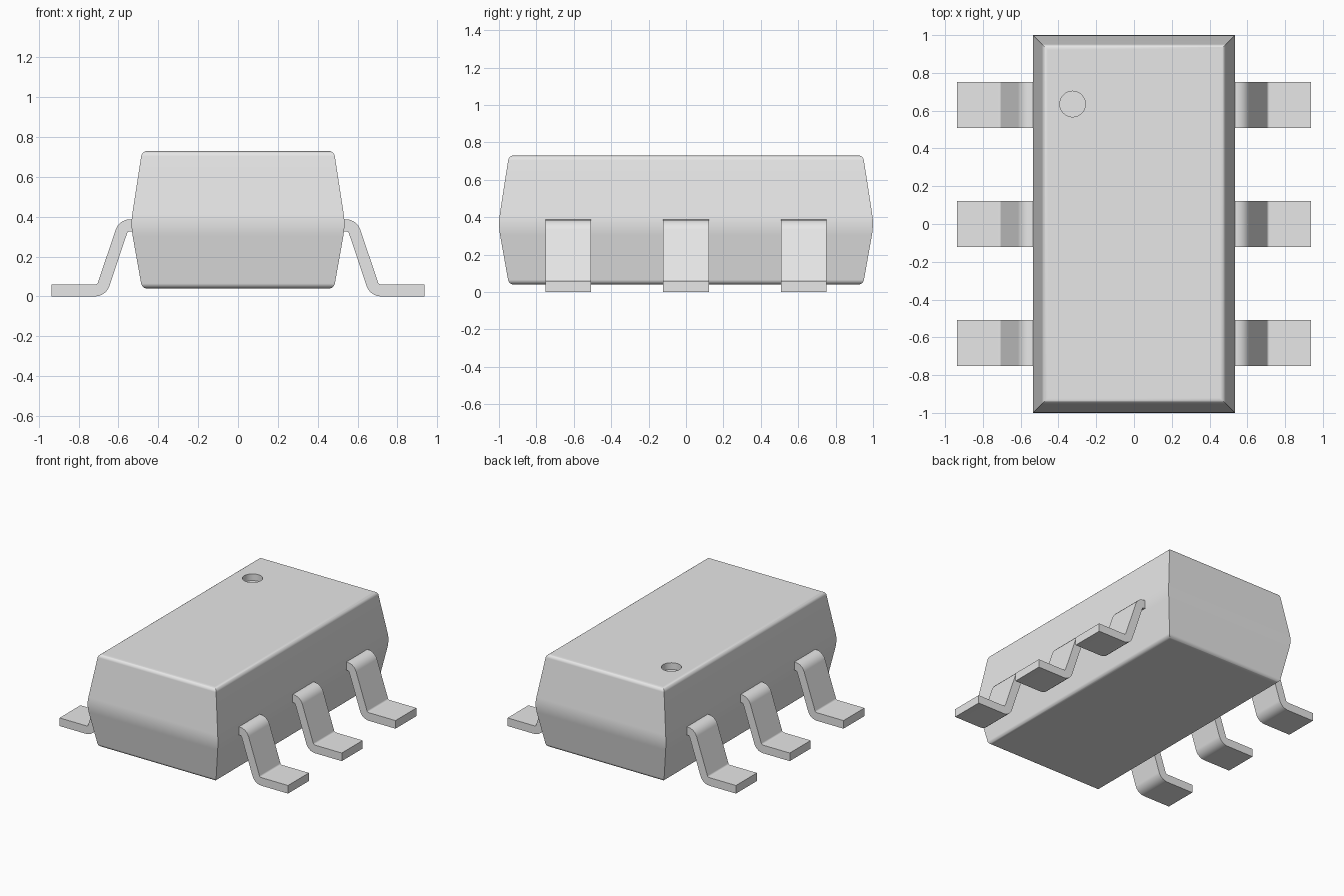
import bpy
import bmesh
import math
from mathutils import Vector

old = bpy.data.objects.get("Cube")
if old:
    bpy.data.objects.remove(old, do_unlink=True)

GREY = 0.8
grey = bpy.data.materials.new("plain grey")
grey.use_nodes = True
grey.diffuse_color = (GREY, GREY, GREY, 1)
grey.node_tree.nodes["Principled BSDF"].inputs["Base Color"].default_value = (GREY, GREY, GREY, 1)


def fillet(a, corner, b, radius, steps):
    """Arc points rounding a corner, each with the direction of travel."""
    a, corner, b = Vector(a), Vector(corner), Vector(b)
    d1, d2 = (corner - a).normalized(), (b - corner).normalized()
    turn = d1.angle_signed(d2)          # clockwise positive
    reach = radius * math.tan(abs(turn) / 2)
    start = corner - d1 * reach
    side = math.copysign(1, turn)
    centre = start + Vector((d1.y, -d1.x)) * radius * side
    result = []
    for i in range(steps + 1):
        ang = math.atan2(d1.y, d1.x) - turn * i / steps
        d = Vector((math.cos(ang), math.sin(ang)))
        result.append((centre - Vector((d.y, -d.x)) * radius * side, d))
    return result


def make_object(name, bm):
    bmesh.ops.recalc_face_normals(bm, faces=bm.faces)
    mesh = bpy.data.meshes.new(name)
    bm.to_mesh(mesh)
    bm.free()
    mesh.materials.append(grey)
    obj = bpy.data.objects.new(name, mesh)
    bpy.context.collection.objects.link(obj)
    return obj


def smooth(obj):
    bpy.ops.object.select_all(action="DESELECT")
    obj.select_set(True)
    bpy.context.view_layer.objects.active = obj
    bpy.ops.object.shade_smooth_by_angle(angle=math.radians(30))
    mod = obj.modifiers.new("flat_faces", "WEIGHTED_NORMAL")
    mod.keep_sharp = True


def bridge(bm, rings):
    """Skin a stack of four-sided rings and close both ends."""
    for r, s in zip(rings, rings[1:]):
        for i in range(4):
            j = (i + 1) % 4
            bm.faces.new((r[i], r[j], s[j], s[i]))
    bm.faces.new(rings[0])
    bm.faces.new(rings[-1])


# Body: rectangular rings following a rounded profile of (inset, height)
HALF_X, HALF_Y = 0.535, 1.0
profile = [(0.3, 0.04), (0.053, 0.04), (-0.004, 0.36), (0.053, 0.73), (0.3, 0.73)]
bm = bmesh.new()
rings = []
for k, (radius, steps) in enumerate([(0.03, 6), (0.33, 4), (0.03, 6)]):
    for p, _ in fillet(*profile[k:k + 3], radius, steps):
        x, y = HALF_X - p.x, HALF_Y - p.x
        rings.append([bm.verts.new((sx * x, sy * y, p.y))
                      for sx, sy in ((-1, -1), (1, -1), (1, 1), (-1, 1))])
bridge(bm, rings)
body = make_object("body", bm)

# Round marker dimple cut into the top
bpy.ops.mesh.primitive_cylinder_add(vertices=32, radius=0.068, depth=0.1,
                                    location=(-0.325, 0.635, 0.73))
cutter = bpy.context.object
cutter.name = "dimple_cutter"
cutter.hide_render = True
cutter.data.materials.append(grey)
cut = body.modifiers.new("dimple", "BOOLEAN")
cut.operation = "DIFFERENCE"
cut.solver = "EXACT"
cut.object = cutter
bpy.context.view_layer.objects.active = body
bpy.ops.object.modifier_apply(modifier="dimple")
bpy.data.objects.remove(cutter, do_unlink=True)
smooth(body)

# Leads: a bent strip of constant thickness, three on each side
THICK, WIDTH, PITCH = 0.06, 0.245, 0.63
path = [(0.5, 0.357), (0.575, 0.357), (0.685, 0.03), (0.937, 0.03)]
line = [(Vector(path[0]), Vector((1, 0)))]
line += fillet(*path[0:3], 0.045, 5)
line += fillet(*path[1:4], 0.045, 5)
line.append((Vector(path[-1]), Vector((1, 0))))

for side_name, side in (("left", 1), ("right", -1)):
    for row_name, row in (("front", -1), ("middle", 0), ("back", 1)):
        bm = bmesh.new()
        rings = []
        for p, d in line:
            off = Vector((-d.y, d.x)) * THICK / 2
            ring = []
            for q, w in ((p + off, -1), (p + off, 1), (p - off, 1), (p - off, -1)):
                ring.append(bm.verts.new((side * q.x, row * PITCH + w * WIDTH / 2, q.y)))
            rings.append(ring)
        bridge(bm, rings)
        smooth(make_object(f"{side_name}_{row_name}_lead", bm))
